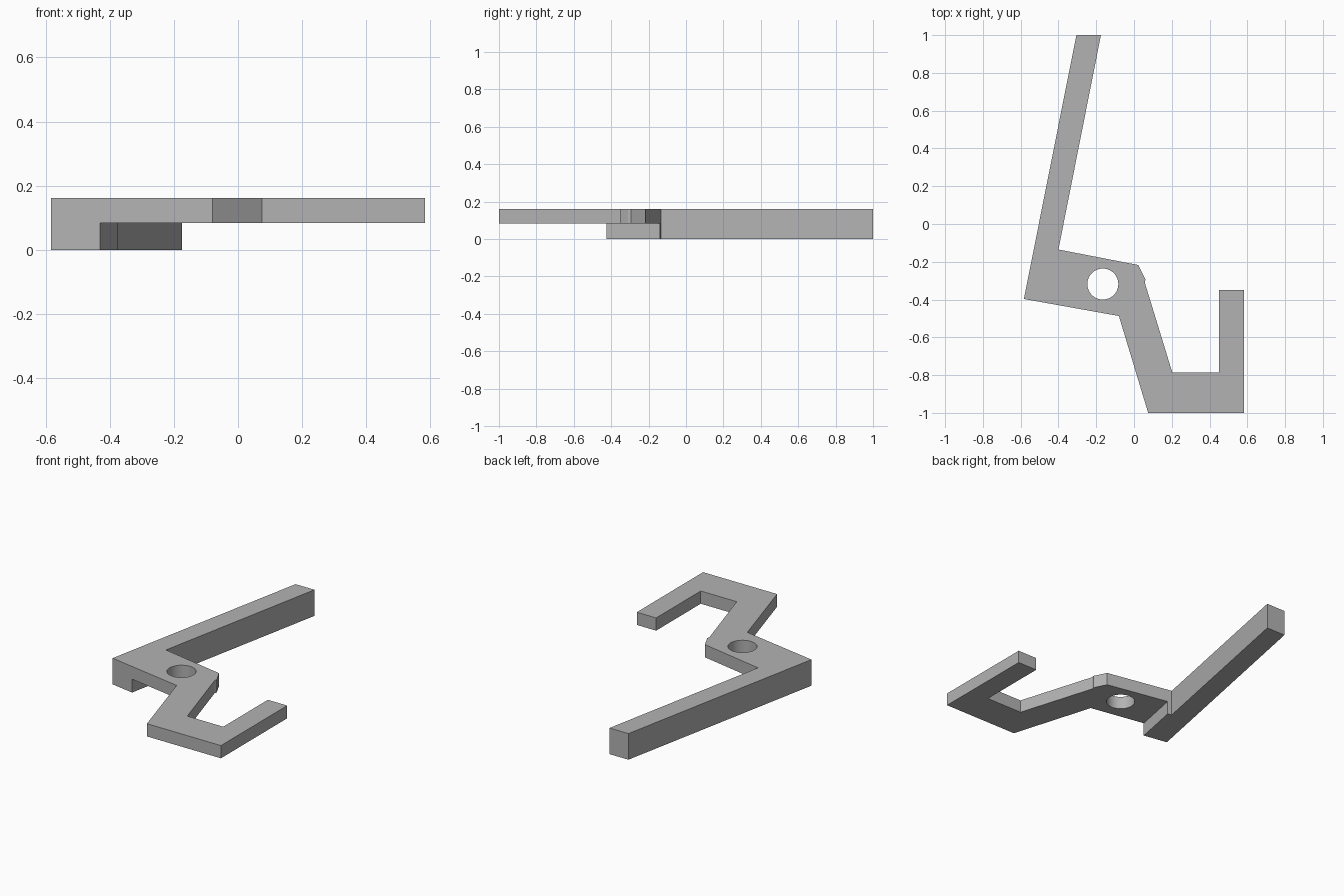
import bpy, bmesh
from mathutils import Vector

if "Cube" in bpy.data.objects:
    bpy.data.objects.remove(bpy.data.objects["Cube"], do_unlink=True)

TOP, STEP = 0.162, 0.083   # full height, underside of the thin hook plate

grey = bpy.data.materials.new("plain grey")
grey.use_nodes = True
colour = (0.45, 0.45, 0.45, 1)
grey.diffuse_color = colour
grey.node_tree.nodes["Principled BSDF"].inputs["Base Color"].default_value = colour


def prism(name, outline, z0, z1):
    """Extrude a flat outline from z0 to z1."""
    bm = bmesh.new()
    face = bm.faces.new([bm.verts.new((x, y, z0)) for x, y in outline])
    ext = bmesh.ops.extrude_face_region(bm, geom=[face])["geom"]
    moved = [v for v in ext if isinstance(v, bmesh.types.BMVert)]
    bmesh.ops.translate(bm, verts=moved, vec=Vector((0, 0, z1 - z0)))
    bmesh.ops.recalc_face_normals(bm, faces=bm.faces)
    mesh = bpy.data.meshes.new(name)
    bm.to_mesh(mesh)
    bm.free()
    mesh.materials.append(grey)
    obj = bpy.data.objects.new(name, mesh)
    bpy.context.collection.objects.link(obj)
    return obj


def cut(target, cutter):
    """Subtract the cutter from the target, then remove it."""
    mod = target.modifiers.new("cut", 'BOOLEAN')
    mod.operation, mod.solver, mod.object = 'DIFFERENCE', 'EXACT', cutter
    bpy.context.view_layer.objects.active = target
    bpy.ops.object.modifier_apply(modifier=mod.name)
    bpy.data.objects.remove(cutter, do_unlink=True)


# Lever: long handle, pivot plate and hook in one outline
lever = prism("hooked_lever", [
    (-0.305, 1), (-0.583, -0.397), (-0.08, -0.487), (0.075, -1),
    (0.583, -1), (0.583, -0.35), (0.45, -0.35), (0.45, -0.787),
    (0.203, -0.787), (0.057, -0.31), (0.061, -0.295), (0.022, -0.217),
    (-0.4, -0.135), (-0.175, 1)], 0, TOP)

# Relief that leaves the pivot plate and hook thinner than the handle
cut(lever, prism("underside_cutter", [
    (-0.45, -0.525), (-0.36, -0.07), (0.8, -0.07), (0.8, -1.2), (-0.3, -1.2)],
    -0.1, STEP))

# Round pivot hole
bpy.ops.mesh.primitive_cylinder_add(vertices=48, radius=0.082, depth=1,
                                    location=(-0.165, -0.318, 0))
hole = bpy.context.object
hole.name = "pivot_hole_cutter"
hole.data.materials.append(grey)
cut(lever, hole)

bpy.ops.object.select_all(action='DESELECT')
lever.select_set(True)
bpy.context.view_layer.objects.active = lever
bpy.ops.object.shade_smooth_by_angle()
